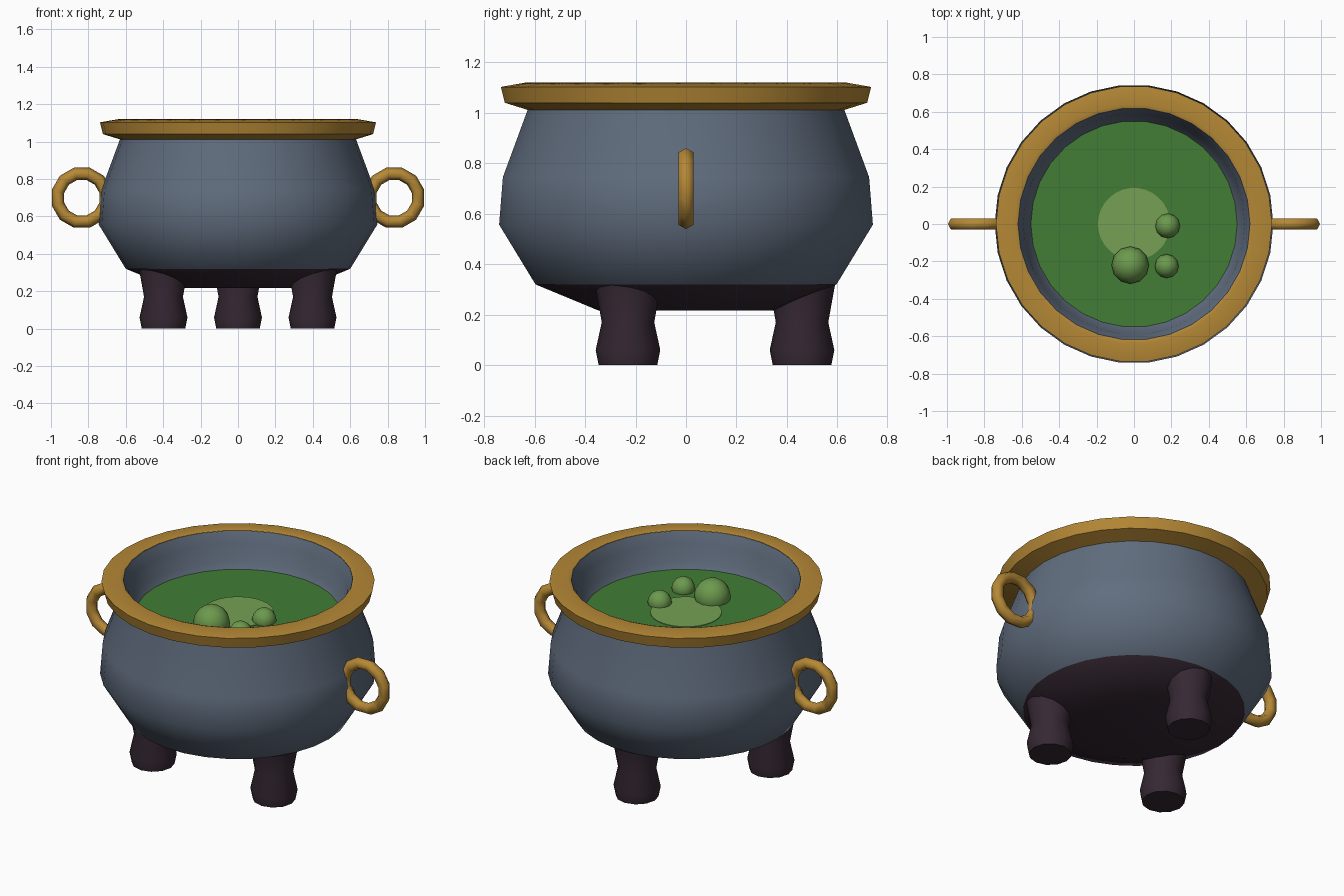
import bpy, bmesh, math
from mathutils import Matrix, Vector

if "Cube" in bpy.data.objects:
    bpy.data.objects.remove(bpy.data.objects["Cube"])


def material(name, rgb):
    m = bpy.data.materials.new(name)
    m.diffuse_color = (*rgb, 1)
    m.use_nodes = True
    m.node_tree.nodes["Principled BSDF"].inputs["Base Color"].default_value = m.diffuse_color
    return m


IRON = material("blue grey iron", (0.118, 0.153, 0.210))
DARK = material("dark iron", (0.036, 0.021, 0.033))
GOLD = material("old gold", (0.46, 0.245, 0.036))
BREW = material("green brew", (0.054, 0.205, 0.036))
FOAM = material("light green foam", (0.18, 0.355, 0.09))
BUBBLE = material("bubble green", (0.15, 0.32, 0.075))


def finish(name, bm, mats, smooth=40):
    me = bpy.data.meshes.new(name)
    bm.to_mesh(me)
    bm.free()
    ob = bpy.data.objects.new(name, me)
    bpy.context.collection.objects.link(ob)
    for m in mats:
        me.materials.append(m)
    bpy.ops.object.select_all(action='DESELECT')
    ob.select_set(True)
    bpy.context.view_layer.objects.active = ob
    bpy.ops.object.shade_smooth_by_angle(angle=math.radians(smooth))
    return ob


def lathe(profile, n, closed=False, turn=0.0):
    """Spin (radius, z) points around z; radius 0 makes a pole."""
    bm = bmesh.new()
    rings = []
    for r, z in profile:
        if r == 0:
            rings.append([bm.verts.new((0, 0, z))] * n)
        else:
            rings.append([bm.verts.new((r * math.cos(turn + math.tau * i / n),
                                        r * math.sin(turn + math.tau * i / n), z))
                          for i in range(n)])
    pairs = list(zip(rings, rings[1:]))
    if closed:
        pairs.append((rings[-1], rings[0]))
    for a, b in pairs:
        for i in range(n):
            j = (i + 1) % n
            quad = list(dict.fromkeys((a[i], a[j], b[j], b[i])))
            bm.faces.new(quad)
    return bm


SIDES = 30

# Pot: dark base, bulging belly and inner wall down to the brew
pot = lathe([(0, 0.217), (0.35, 0.217), (0.60, 0.32), (0.745, 0.557), (0.73, 0.745),
             (0.632, 1.01), (0.632, 1.112), (0.62, 1.112), (0.592, 1.05),
             (0.575, 0.95), (0.545, 0.905)], SIDES)
for f in pot.faces:
    f.material_index = 1 if f.calc_center_median().z < 0.31 else 0
finish("pot", pot, [IRON, DARK])

# Flared rim
finish("rim", lathe([(0.625, 1.01), (0.722, 1.04), (0.738, 1.103),
                     (0.64, 1.12), (0.622, 1.114)], SIDES, closed=True), [GOLD], 35)

# Brew surface, foam patch and bubbles
LEVEL = 0.915
finish("brew", lathe([(0.57, LEVEL), (0, LEVEL + 0.0005)], SIDES), [BREW])
finish("foam_patch", lathe([(0.193, LEVEL), (0.193, LEVEL + 0.004),
                            (0, LEVEL + 0.004)], SIDES), [FOAM])
for i, (x, y, r, lift) in enumerate([(-0.02, -0.22, 0.10, 0.02),
                                     (0.18, -0.01, 0.066, 0.01),
                                     (0.175, -0.225, 0.064, 0.013)]):
    bm = bmesh.new()
    bmesh.ops.create_uvsphere(bm, u_segments=12, v_segments=8, radius=r)
    bm.transform(Matrix.Translation((x, y, LEVEL + lift)))
    finish(f"bubble_{i + 1}", bm, [BUBBLE])

# Ring handles on both sides
for name, side in (("left", -1), ("right", 1)):
    ring = [(0.132 + 0.034 * math.cos(math.tau * k / 6),
             0.034 * math.sin(math.tau * k / 6)) for k in range(6)]
    bm = lathe(ring, 12, closed=True, turn=math.pi / 12)
    bm.transform(Matrix.Translation((side * 0.835, 0, 0.70))
                 @ Matrix.Rotation(math.pi / 2, 4, 'X'))
    finish(f"{name}_handle", bm, [GOLD], 65)

# Three waisted legs
for i, deg in enumerate((90, 210, 330)):
    a = math.radians(deg)
    bm = lathe([(0, 0), (0.116, 0), (0.128, 0.06), (0.104, 0.17),
                (0.132, 0.325), (0, 0.325)], 12)
    bm.transform(Matrix.Translation((0.46 * math.cos(a), 0.46 * math.sin(a), 0)))
    finish(f"leg_{i + 1}", bm, [DARK])

# Make all surfaces face outward
for ob in bpy.context.collection.objects:
    bm = bmesh.new()
    bm.from_mesh(ob.data)
    if ob.name == "brew":
        for f in bm.faces:
            f.normal_update()
            if f.normal.z < 0:
                f.normal_flip()
    elif ob.name not in ("pot", "foam_patch"):
        bmesh.ops.recalc_face_normals(bm, faces=bm.faces)
    bm.to_mesh(ob.data)
    bm.free()
